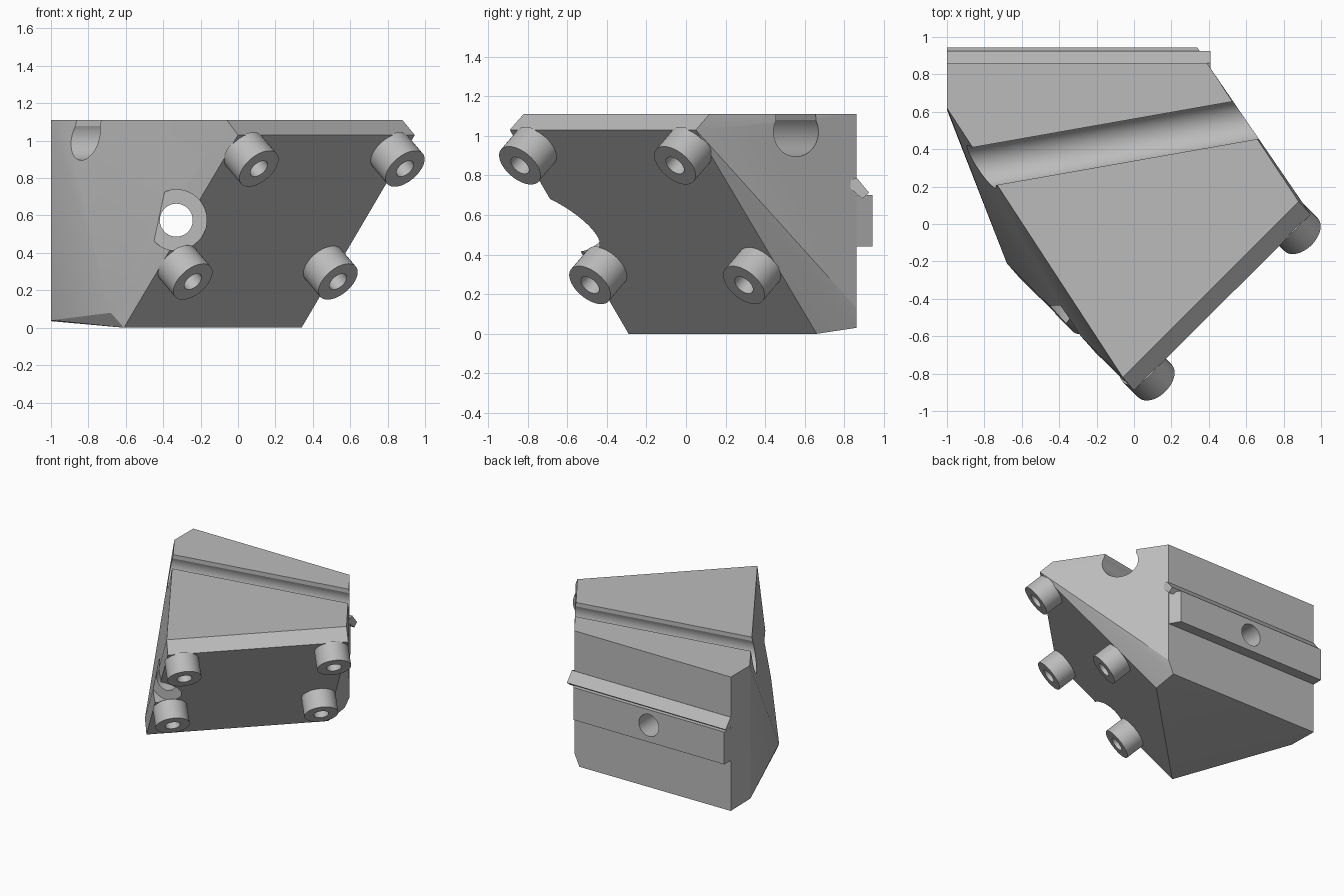
import bpy, bmesh, math
from mathutils import Vector

if "Cube" in bpy.data.objects:
    bpy.data.objects.remove(bpy.data.objects["Cube"])

grey = bpy.data.materials.new("plain grey")
grey.diffuse_color = (0.5, 0.5, 0.5, 1)
grey.use_nodes = True
grey.node_tree.nodes["Principled BSDF"].inputs["Base Color"].default_value = grey.diffuse_color


def finish(bm, name):
    bmesh.ops.recalc_face_normals(bm, faces=bm.faces)
    me = bpy.data.meshes.new(name)
    bm.to_mesh(me)
    bm.free()
    ob = bpy.data.objects.new(name, me)
    me.materials.append(grey)
    bpy.context.collection.objects.link(ob)
    return ob


def prism(name, base, offset):
    """Extrude a flat outline along an offset vector."""
    bm = bmesh.new()
    face = bm.faces.new([bm.verts.new(p) for p in base])
    ext = bmesh.ops.extrude_face_region(bm, geom=[face])["geom"]
    bmesh.ops.translate(bm, vec=offset, verts=[g for g in ext if isinstance(g, bmesh.types.BMVert)])
    if not face.is_valid or len(bm.faces) < len(base) + 2:
        bmesh.ops.holes_fill(bm, edges=bm.edges)
    return finish(bm, name)


def rod(name, start, end, radius, sides=48):
    """Cylinder between two points."""
    start, end = Vector(start), Vector(end)
    bm = bmesh.new()
    bmesh.ops.create_cone(bm, cap_ends=True, segments=sides, radius1=radius,
                          radius2=radius, depth=(end - start).length)
    bm.transform(Vector((0, 0, 1)).rotation_difference(end - start).to_matrix().to_4x4())
    bmesh.ops.translate(bm, vec=(start + end) / 2, verts=bm.verts)
    return finish(bm, name)


def cut(target, cutter):
    cutter.hide_render = True
    cutter.hide_viewport = True
    mod = target.modifiers.new("cut", "BOOLEAN")
    mod.operation = "DIFFERENCE"
    mod.solver = "EXACT"
    mod.object = cutter


def smooth(ob):
    bpy.ops.object.select_all(action="DESELECT")
    ob.select_set(True)
    bpy.context.view_layer.objects.active = ob
    for mod in list(ob.modifiers):
        bpy.ops.object.modifier_apply(modifier=mod.name)
    bpy.ops.object.shade_smooth_by_angle(angle=math.radians(20))


# Faceted wedge block
corners = [
    (-0.06, -0.82, 1.11), (0.88, 0.12, 1.11), (0.39, 0.86, 1.11), (-1, 0.86, 1.11), (-1, 0.62, 1.11),
    (0, -0.89, 1.03), (0.945, 0.05, 1.03),
    (-0.61, -0.29, 0), (0.34, 0.66, 0), (-0.68, -0.21, 0.08),
    (-1, 0.61, 0.04), (-1, 0.86, 0.035), (0.345, 0.86, 0.03), (0.39, 0.86, 0.13)]
bm = bmesh.new()
for c in corners:
    bm.verts.new(c)
bmesh.ops.convex_hull(bm, input=bm.verts)
bmesh.ops.dissolve_limit(bm, angle_limit=math.radians(1.5), verts=bm.verts, edges=bm.edges)
body = finish(bm, "wedge_block")

# Back rail and its slanted lip
rail = prism("back_rail", [(-1, 0.84, 0.44), (0.39, 0.84, 0.44), (0.388, 0.86, 0.44),
                           (0.34, 0.943, 0.44), (-1, 0.943, 0.44)], (0, 0, 0.26))
lip = prism("rail_lip", [(-1, y, z) for y, z in
                         [(0.833, 0.778), (0.862, 0.788), (0.925, 0.712), (0.889, 0.682), (0.828, 0.737)]],
            (1.41, 0, 0))

# Round-bottomed channel across the top
a = math.radians(10)
along, side = Vector((math.cos(a), math.sin(a), 0)), Vector((-math.sin(a), math.cos(a), 0))
mid = Vector((0, 0.45, 1.02))
profile = [(0.11, 0.2)]
for i in range(33):
    t = math.radians(28) - math.radians(236) * i / 32
    profile.append((0.125 * math.cos(t), 0.125 * math.sin(t)))
profile.append((-0.11, 0.2))
channel = prism("channel_cutter", [mid - along * 2 + side * u + Vector((0, 0, v)) for u, v in profile], along * 4)
cut(body, channel)

# Bolt hole with a counterbore at the front
bore = rod("counterbore_cutter", (-0.33, -1.5, 0.575), (-0.33, -0.437, 0.575), 0.163, 64)
hole = rod("bolt_hole_cutter", (-0.33, -1.6, 0.575), (-0.33, 1.5, 0.575), 0.088)
for ob in (body, rail):
    cut(ob, hole)
cut(body, bore)

# Four round feet standing off the slanted face
normal = Vector((0.544, -0.544, -0.639)).normalized()
parts = [body, rail]
for i, p in enumerate([(0.112, -0.839, 0.85), (0.893, -0.056, 0.85),
                       (-0.241, -0.485, 0.246), (0.535, 0.292, 0.246)]):
    tip = Vector(p)
    foot = rod(f"foot_{i + 1}", tip - normal * 0.155, tip, 0.125)
    cut(foot, rod(f"foot_hole_cutter_{i + 1}", tip - normal * 0.145, tip + normal * 0.1, 0.055, 32))
    parts.append(foot)

for ob in parts:
    smooth(ob)
